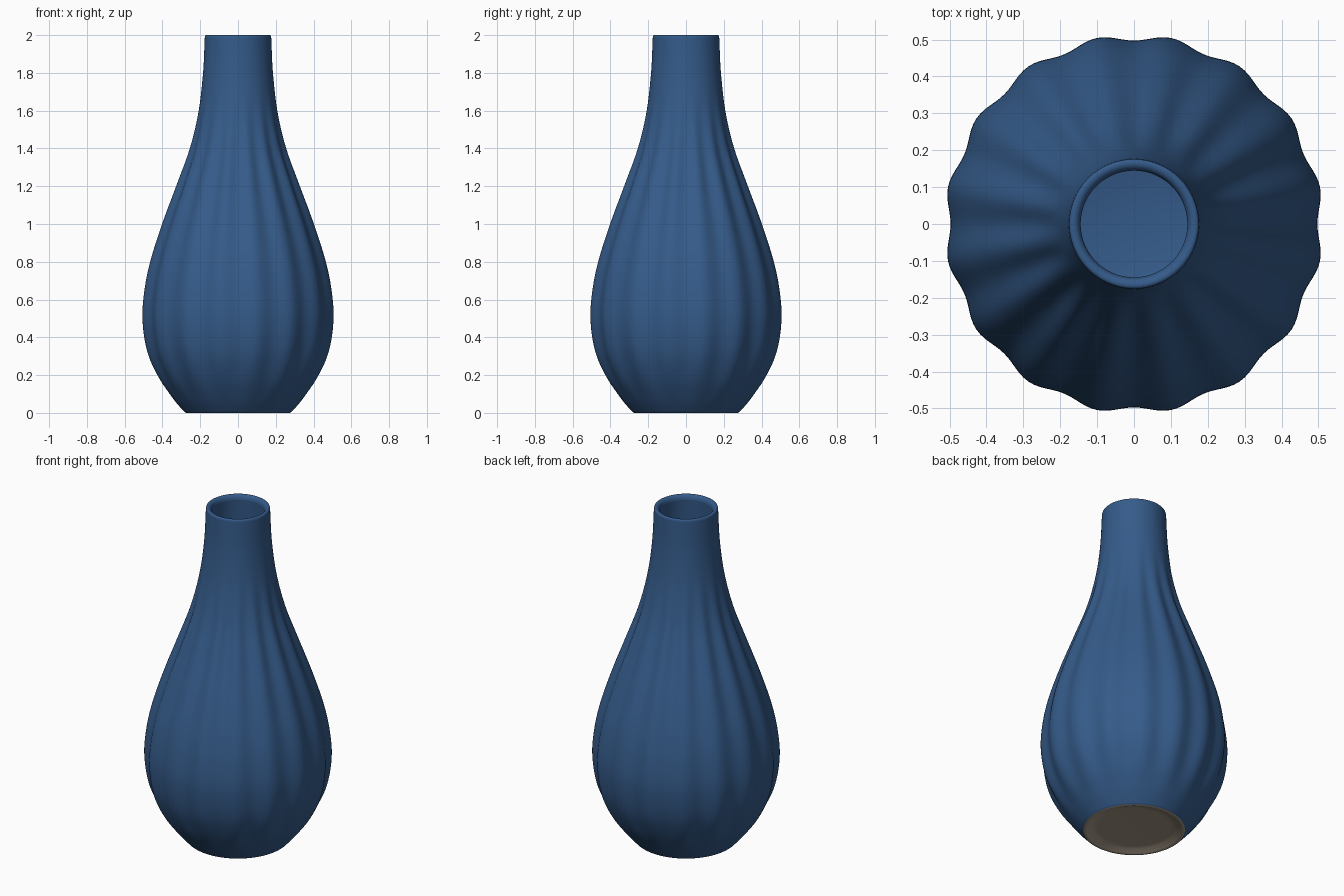
import bpy, bmesh
from math import sin, cos, pi, radians
from mathutils import Vector

cube = bpy.data.objects.get("Cube")
if cube:
    bpy.data.objects.remove(cube, do_unlink=True)

SEGMENTS = 192
RIBS = 16


def material(name, rgb):
    m = bpy.data.materials.new(name)
    m.use_nodes = True
    m.diffuse_color = (*rgb, 1)
    m.node_tree.nodes["Principled BSDF"].inputs["Base Color"].default_value = (*rgb, 1)
    return m


def smooth_profile(points, steps):
    """Catmull-Rom curve through (radius, height) points."""
    p = [Vector(q) for q in points]
    p = [2 * p[0] - p[1]] + p + [2 * p[-1] - p[-2]]
    out = []
    for a, b, c, d in zip(p, p[1:], p[2:], p[3:]):
        for i in range(steps):
            t = i / steps
            out.append(0.5 * (2 * b + (c - a) * t + (2 * a - 5 * b + 4 * c - d) * t * t
                              + (3 * b - a - 3 * c + d) * t ** 3))
    return out + [p[-2]]


def ramp(x, low, high):
    t = min(max((x - low) / (high - low), 0), 1)
    return t * t * (3 - 2 * t)


def rib_depth(z):
    """Ribs swell above the foot and fade out into the neck."""
    return 0.0085 * ramp(z, 0.02, 0.3) * (1 - ramp(z, 1.15, 1.75))


def lathe(name, profile, mat, ribbed=False, cap_start=False, cap_end=False):
    bm = bmesh.new()
    rings = []
    for r, z in profile:
        depth = rib_depth(z) if ribbed else 0
        ring = []
        for k in range(SEGMENTS):
            a = 2 * pi * k / SEGMENTS
            rr = r - depth * cos(RIBS * a)
            ring.append(bm.verts.new((rr * cos(a), rr * sin(a), z)))
        rings.append(ring)
    for low, high in zip(rings, rings[1:]):
        for k in range(SEGMENTS):
            n = (k + 1) % SEGMENTS
            bm.faces.new((low[k], low[n], high[n], high[k]))
    if cap_start:
        bm.faces.new(rings[0][::-1])
    if cap_end:
        bm.faces.new(rings[-1])
    mesh = bpy.data.meshes.new(name)
    bm.to_mesh(mesh)
    bm.free()
    mesh.materials.append(mat)
    obj = bpy.data.objects.new(name, mesh)
    bpy.context.collection.objects.link(obj)
    bpy.ops.object.select_all(action='DESELECT')
    obj.select_set(True)
    bpy.context.view_layer.objects.active = obj
    bpy.ops.object.shade_smooth_by_angle(angle=radians(40))


blue = material("blue glaze", (0.035, 0.104, 0.252))
clay = material("bare clay", (0.36, 0.3, 0.23))

# Ribbed outer wall, from the foot up to the lip
outer = [(0.279, 0.002), (0.292, 0.014), (0.348, 0.08), (0.422, 0.19), (0.481, 0.33),
         (0.505, 0.49), (0.496, 0.64), (0.464, 0.8), (0.4, 1.0), (0.325, 1.2),
         (0.254, 1.4), (0.209, 1.6), (0.185, 1.8), (0.176, 1.985)]
lathe("vase_body", smooth_profile(outer, 6), blue, ribbed=True)

# Rounded lip
lip = [(0.176, 1.985), (0.174, 1.996), (0.167, 2.0), (0.157, 1.998), (0.149, 1.99), (0.1445, 1.975)]
lathe("lip", smooth_profile(lip, 3), blue)

# Hollow inside, from the lip down to the floor
inner = [(0.1445, 1.975), (0.154, 1.8), (0.178, 1.6), (0.222, 1.4), (0.292, 1.2),
         (0.365, 1.0), (0.43, 0.8), (0.468, 0.5), (0.435, 0.3), (0.35, 0.14), (0.24, 0.06)]
lathe("inner_wall", smooth_profile(inner, 4), blue, cap_end=True)

# Unglazed foot with a shallow dished underside
foot = [(0.18, 0.02), (0.215, 0.018), (0.245, 0.008), (0.262, 0.001), (0.271, 0.0), (0.279, 0.002)]
lathe("foot", smooth_profile(foot, 4), clay, cap_start=True)
